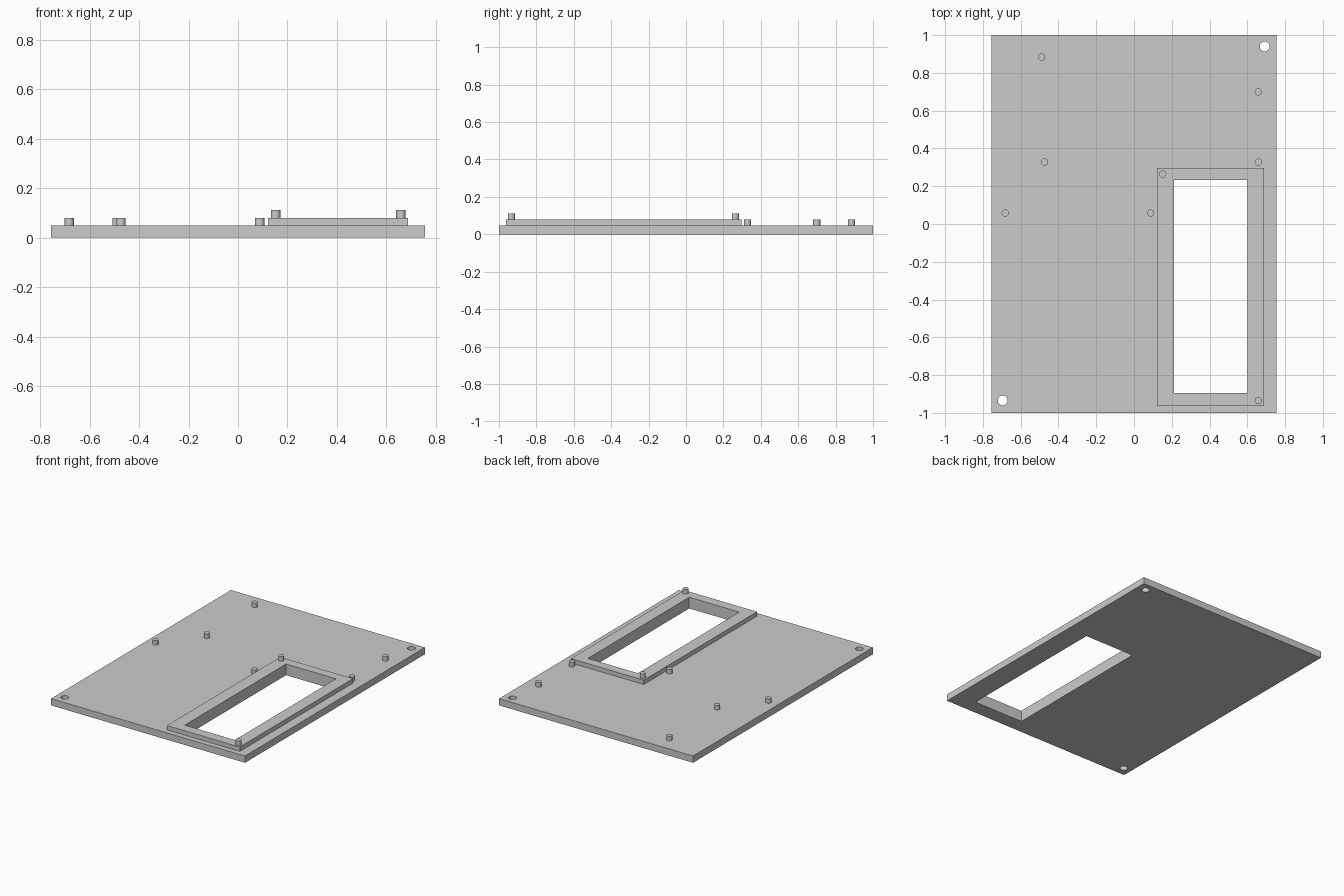
import bpy

if "Cube" in bpy.data.objects:
    bpy.data.objects.remove(bpy.data.objects["Cube"])

PLATE_TOP, FRAME_TOP, PIN_H = 0.048, 0.079, 0.032


def box(name, x0, x1, y0, y1, z0, z1):
    bpy.ops.mesh.primitive_cube_add(
        size=1, location=((x0 + x1) / 2, (y0 + y1) / 2, (z0 + z1) / 2))
    ob = bpy.context.object
    ob.name = name
    ob.scale = (x1 - x0, y1 - y0, z1 - z0)
    bpy.ops.object.transform_apply(location=False, rotation=False, scale=True)
    return ob


def cylinder(name, x, y, r, z0, z1):
    bpy.ops.mesh.primitive_cylinder_add(
        vertices=32, radius=r, depth=z1 - z0, location=(x, y, (z0 + z1) / 2))
    ob = bpy.context.object
    ob.name = name
    bpy.ops.object.shade_smooth_by_angle()
    return ob


def cut(ob, cutters):
    # Apply each subtraction, then leave the result as plain mesh
    bpy.context.view_layer.objects.active = ob
    for c in cutters:
        m = ob.modifiers.new("cut", 'BOOLEAN')
        m.operation, m.solver, m.object = 'DIFFERENCE', 'EXACT', c
        bpy.ops.object.modifier_apply(modifier=m.name)


# Base plate and raised window frame
plate = box("base_plate", -0.755, 0.755, -1, 1, 0, PLATE_TOP)
frame = box("window_frame", 0.121, 0.688, -0.963, 0.297, PLATE_TOP, FRAME_TOP)

# Window opening and two corner screw holes
window = box("window_cutter", 0.211, 0.601, -0.894, 0.233, -0.1, 0.2)
holes = [cylinder("screw_hole_cutter", x, y, 0.026, -0.1, 0.2)
         for x, y in ((0.692, 0.94), (-0.695, -0.934))]
cut(plate, [window] + holes)
cut(frame, [window])
for c in [window] + holes:
    bpy.data.objects.remove(c, do_unlink=True)

# Locating pins on the plate
for x, y in ((-0.489, 0.884), (0.658, 0.699), (0.658, 0.328),
             (-0.473, 0.328), (-0.682, 0.058), (0.088, 0.058)):
    cylinder("plate_pin", x, y, 0.019, PLATE_TOP, PLATE_TOP + PIN_H)

# Locating pins on opposite corners of the frame
for x, y in ((0.152, 0.264), (0.658, -0.934)):
    cylinder("frame_pin", x, y, 0.019, FRAME_TOP, FRAME_TOP + PIN_H)
